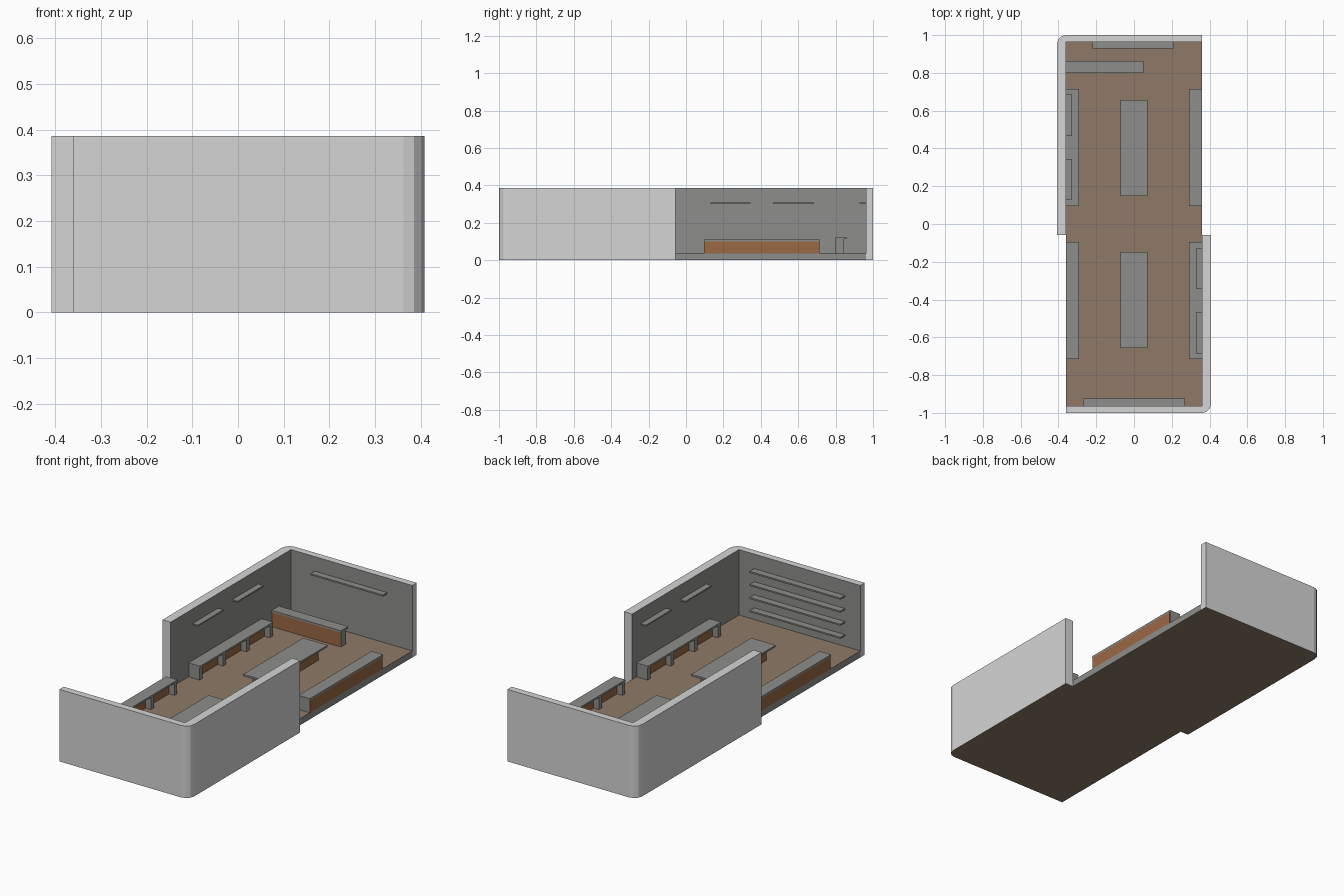
import bpy, bmesh, math

if "Cube" in bpy.data.objects:
    bpy.data.objects.remove(bpy.data.objects["Cube"])


def material(name, rgb):
    m = bpy.data.materials.new(name)
    lin = [(c / 255 / 12.92) if c < 10 else ((c / 255 + 0.055) / 1.055) ** 2.4 for c in rgb]
    m.diffuse_color = (*lin, 1)
    m.use_nodes = True
    m.node_tree.nodes["Principled BSDF"].inputs["Base Color"].default_value = m.diffuse_color
    return m


LIGHT = material("light_grey", (213, 213, 213))
GREY = material("mid_grey", (141, 142, 139))
FLOOR = material("floor_brown", (142, 122, 104))
WOOD = material("wood_brown", (155, 104, 68))


def finish(name, bm, mats):
    bmesh.ops.recalc_face_normals(bm, faces=bm.faces)
    me = bpy.data.meshes.new(name)
    bm.to_mesh(me)
    bm.free()
    for m in mats:
        me.materials.append(m)
    ob = bpy.data.objects.new(name, me)
    bpy.context.collection.objects.link(ob)
    return ob


def prism(name, pts, z0, z1, mats):
    bm = bmesh.new()
    f = bm.faces.new([bm.verts.new((x, y, z0)) for x, y in pts])
    ext = bmesh.ops.extrude_face_region(bm, geom=[f])["geom"]
    for v in ext:
        if isinstance(v, bmesh.types.BMVert):
            v.co.z = z1
    return finish(name, bm, mats)


def box(name, xs, ys, zs, *mats):
    (x0, x1), (y0, y1) = sorted(xs), sorted(ys)
    return prism(name, [(x0, y0), (x1, y0), (x1, y1), (x0, y1)], *zs, mats)


W, H, FZ = 0.36, 0.386, 0.035   # inner half width, wall height, floor top
YI = 0.963                      # inner face of the end walls

# Floor slab: brown top and underside, grey edges
floor = box("floor", (-W, W), (-YI, YI), (0, FZ), GREY, FLOOR)
for p in floor.data.polygons:
    p.material_index = int(abs(p.normal.z) > 0.5)


# L-shaped walls with one rounded outer corner, darker on the inside
def wall(name, end, s):
    r = 0.046
    pts = [(-W, end), (-W, YI), (W, YI), (W, 1.0)]
    for i in range(4):
        a = math.radians(90 + 30 * i)
        pts.append((-0.408 + r + r * math.cos(a), 1 - r + r * math.sin(a)))
    pts.append((-0.408, end))
    ob = prism(name, [(s * x, s * y) for x, y in pts], 0, H, (LIGHT, GREY, FLOOR))
    for p in ob.data.polygons:
        n, c = p.normal, p.center
        if n.z < -0.5:
            p.material_index = 2
        elif (s * n.x > 0.9 and s * c.x < 0) or (s * n.y < -0.9 and s * c.y > 0.9):
            p.material_index = 1


wall("back_left_wall", -0.057, 1)
wall("front_right_wall", 0.057, -1)


# Counter: wooden panel on the outer side, grey top, ends and divider posts
def counter(name, u0, u1, outer, body, post, top, zt, along_x=False, dividers=2):
    def part(label, u, v, z, mat):
        xs, ys = (u, v) if along_x else (v, u)
        box(f"{name}_{label}", xs, ys, z, mat)

    part("panel", (u0 + 0.003, u1 - 0.003), (outer, body), (FZ, zt - 0.01), WOOD)
    part("top", (u0, u1), (outer, top), (zt - 0.01, zt), GREY)
    w = 0.025
    inner = outer + math.copysign(0.003, post - outer)
    for i in range(dividers + 2):
        u = u0 + (u1 - u0 - w) * i / (dividers + 1)
        part(f"post_{i}", (u, u + w),
             (inner if i in (0, dividers + 1) else body, post), (FZ, zt - 0.01), GREY)


for tag, y0, y1 in (("back", 0.095, 0.715), ("front", -0.715, -0.095)):
    for side, s in (("left", -1), ("right", 1)):
        counter(f"{tag}_{side}_counter", y0, y1, s * W, s * 0.325, s * 0.294, s * 0.292, 0.11)

# Reception bar across the back left corner
counter("reception_bar", -W, 0.05, 0.80, 0.825, 0.845, 0.862, 0.122, along_x=True)

# Centre tables
for tag, s in (("back", 1), ("front", -1)):
    box(f"{tag}_table_top", (-0.072, 0.072), (s * 0.147, s * 0.657), (0.096, 0.106), GREY)
    box(f"{tag}_table_base", (-0.048, 0.048), (s * 0.19, s * 0.614), (FZ, 0.096), WOOD)

# Wall shelves
T = 0.008
for tag, s in (("left", -1), ("right", 1)):
    for i, (a, b) in enumerate(((0.13, 0.345), (0.465, 0.685))):
        box(f"{tag}_shelf_{i}", (s * W, s * 0.328), (-s * a, -s * b), (0.30, 0.30 + T), GREY)
box("back_shelf", (-0.22, 0.21), (0.928, YI), (0.30, 0.30 + T), GREY)
for i in range(4):
    z = 0.30 - 0.07 * i
    box(f"front_shelf_{i}", (-0.268, 0.27), (-0.925, -YI), (z, z + T), GREY)
